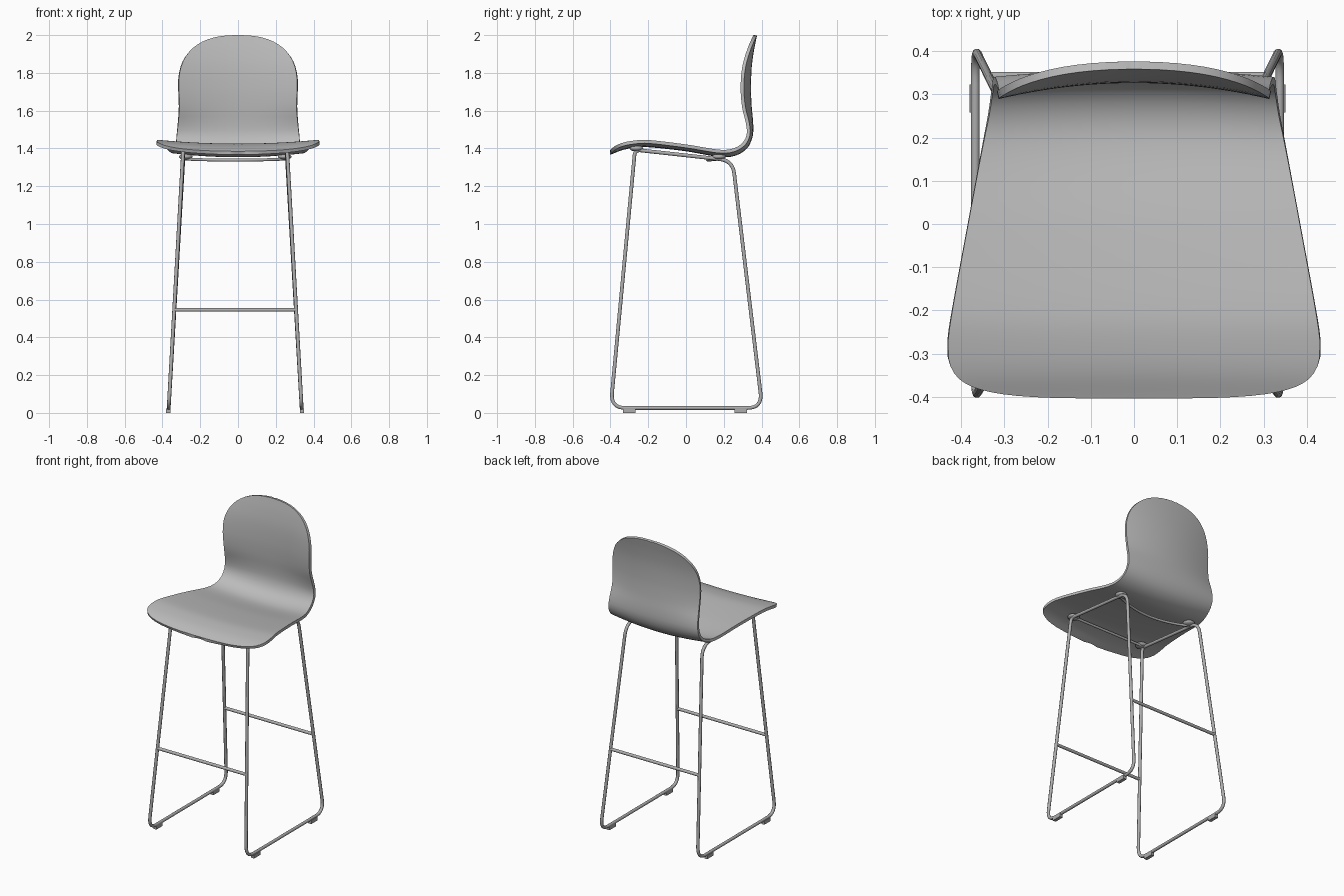
import bpy, bmesh, math
from mathutils import Vector

cube = bpy.data.objects.get("Cube")
if cube:
    bpy.data.objects.remove(cube, do_unlink=True)


def material(name, value):
    m = bpy.data.materials.new(name)
    m.use_nodes = True
    color = (value, value, value, 1)
    m.diffuse_color = color
    m.node_tree.nodes["Principled BSDF"].inputs["Base Color"].default_value = color
    return m


SHELL = material("shell grey", 0.5)
METAL = material("frame grey", 0.42)
CX = -0.015          # the frame sits slightly off the shell's centre line
TUBE = 0.01


def activate(ob):
    bpy.ops.object.select_all(action="DESELECT")
    ob.select_set(True)
    bpy.context.view_layer.objects.active = ob


def finish(ob, name, mat, angle=50):
    ob.name = name
    ob.data.materials.clear()
    ob.data.materials.append(mat)
    activate(ob)
    bpy.ops.object.shade_smooth_by_angle(angle=math.radians(angle))
    return ob


# ---- Moulded shell: centre profile with y, z, half width, edge lift ----
PROFILE = [Vector(p) for p in (
    (-0.403, 1.385, 0.43, 0.02), (-0.34, 1.409, 0.43, 0.02),
    (-0.27, 1.422, 0.43, 0.02), (-0.19, 1.424, 0.418, 0.02),
    (0.0, 1.403, 0.383, 0.018), (0.17, 1.374, 0.351, 0.02),
    (0.25, 1.377, 0.336, 0.022), (0.308, 1.41, 0.328, 0.02),
    (0.335, 1.465, 0.324, 0.015), (0.338, 1.53, 0.317, 0.02),
    (0.330, 1.62, 0.31, 0.033), (0.326, 1.72, 0.313, 0.037),
    (0.330, 1.83, 0.315, 0.035), (0.342, 1.92, 0.315, 0.03),
    (0.358, 2.0, 0.315, 0.025))]


def spline(pts, steps=12):
    """Catmull-Rom curve through the points."""
    ext = [2 * pts[0] - pts[1]] + pts + [2 * pts[-1] - pts[-2]]
    out = []
    for a, b, c, d in zip(ext, ext[1:], ext[2:], ext[3:]):
        for i in range(steps):
            t = i / steps
            out.append(0.5 * (2 * b + (c - a) * t + (2 * a - 5 * b + 4 * c - d) * t * t
                              + (3 * b - a - 3 * c + d) * t ** 3))
    return out + [pts[-1]]


def build_shell():
    dense = spline(PROFILE)
    lengths = [0.0]
    for a, b in zip(dense, dense[1:]):
        lengths.append(lengths[-1] + (b - a).xy.length)
    total = lengths[-1]

    def sample(s):
        i = 0
        while i < len(dense) - 2 and lengths[i + 1] < s:
            i += 1
        f = (s - lengths[i]) / (lengths[i + 1] - lengths[i])
        return dense[i].lerp(dense[i + 1], f), (dense[i + 1] - dense[i]).xy.normalized()

    # Rows as (distance along profile, width factor), with rounded ends
    front, back, n_front, n_back = 0.14, 0.28, 3.4, 2.4
    thetas = [math.radians(88.5) * i / 14 for i in range(15)]
    rows = [(front * (1 - math.sin(t) ** (2 / n_front)), math.cos(t) ** (2 / n_front))
            for t in reversed(thetas)]
    mid = total - front - back
    rows += [(front + mid * i / 36, 1) for i in range(1, 36)]
    rows += [(total - back * (1 - math.sin(t) ** (2 / n_back)), math.cos(t) ** (2 / n_back))
             for t in thetas]

    bm = bmesh.new()
    cols = 24
    grid = []
    for s, factor in rows:
        p, tan = sample(s)
        row = []
        for j in range(cols + 1):
            u = (2 * j / cols - 1) * factor
            lift = p.w * u * u
            row.append(bm.verts.new((u * p.z, p.x - tan.y * lift, p.y + tan.x * lift)))
        grid.append(row)
    for r0, r1 in zip(grid, grid[1:]):
        for j in range(cols):
            bm.faces.new((r0[j], r0[j + 1], r1[j + 1], r1[j]))
    me = bpy.data.meshes.new("seat_shell")
    bm.to_mesh(me)
    bm.free()
    ob = bpy.data.objects.new("seat_shell", me)
    bpy.context.collection.objects.link(ob)
    finish(ob, "seat_shell", SHELL)
    solid = ob.modifiers.new("thickness", "SOLIDIFY")
    solid.thickness = 0.018
    solid.offset = -1
    activate(ob)
    bpy.ops.object.modifier_apply(modifier=solid.name)
    finish(ob, "seat_shell", SHELL)


build_shell()


# ---- Bent tube helpers ----
def rounded_loop(corners, steps=8):
    """Closed path with each (point, radius) corner rounded off."""
    path = []
    count = len(corners)
    for i, (p, r) in enumerate(corners):
        a = p + (corners[i - 1][0] - p).normalized() * r
        b = p + (corners[(i + 1) % count][0] - p).normalized() * r
        for k in range(steps + 1):
            t = k / steps
            path.append(a * (1 - t) ** 2 + p * 2 * t * (1 - t) + b * t * t)
    return path


def tube(name, path, closed=False, radius=TUBE):
    cu = bpy.data.curves.new(name, "CURVE")
    cu.dimensions = "3D"
    cu.bevel_depth = radius
    cu.bevel_resolution = 3
    cu.use_fill_caps = True
    sp = cu.splines.new("POLY")
    sp.points.add(len(path) - 1)
    for pt, co in zip(sp.points, path):
        pt.co = (*co, 1)
    sp.use_cyclic_u = closed
    ob = bpy.data.objects.new(name, cu)
    bpy.context.collection.objects.link(ob)
    activate(ob)
    bpy.ops.object.convert(target="MESH")
    return finish(bpy.context.view_layer.objects.active, name, METAL)


# ---- Sled frame, one loop per side, with feet and seat mounts ----
for side, sx in (("left", 1), ("right", -1)):
    def at(x, y, z):
        return Vector((CX + sx * x, y, z))

    tube(side + "_sled_loop", rounded_loop([
        (at(0.352, -0.399, 0.026), 0.08), (at(0.275, -0.27, 1.393), 0.03),
        (at(0.275, 0.247, 1.336), 0.07), (at(0.352, 0.404, 0.026), 0.08)]), True)

    for end, y in (("front", -0.3), ("rear", 0.29)):
        bpy.ops.mesh.primitive_cube_add(size=1, location=at(0.354, y, 0.012))
        foot = bpy.context.object
        foot.scale = (0.022, 0.065, 0.024)
        finish(foot, f"{side}_{end}_foot", METAL, 30)

    for end, y, z in (("front", -0.262, 1.4), ("rear", 0.175, 1.356)):
        bpy.ops.mesh.primitive_uv_sphere_add(segments=24, ring_count=12, radius=1,
                                             location=at(0.262, y, z))
        mount = bpy.context.object
        mount.scale = (0.036, 0.036, 0.016)
        finish(mount, f"{side}_{end}_seat_mount", METAL, 60)

# ---- Cross bars ----
for name, y in (("front_footrest", -0.35), ("rear_footrest", 0.342)):
    tube(name, [Vector((CX + x, y, 0.545)) for x in (-0.322, 0.322)])
tube("front_seat_bar", [Vector((CX + x, -0.25, 1.39)) for x in (-0.27, 0.27)], radius=0.008)
bow = [Vector((CX + 0.27 * k / 8, 0.175 - 0.06 * (1 - (k / 8) ** 2),
               1.344 - 0.006 * (1 - (k / 8) ** 2))) for k in range(-8, 9)]
tube("rear_seat_bar", bow, radius=0.008)
